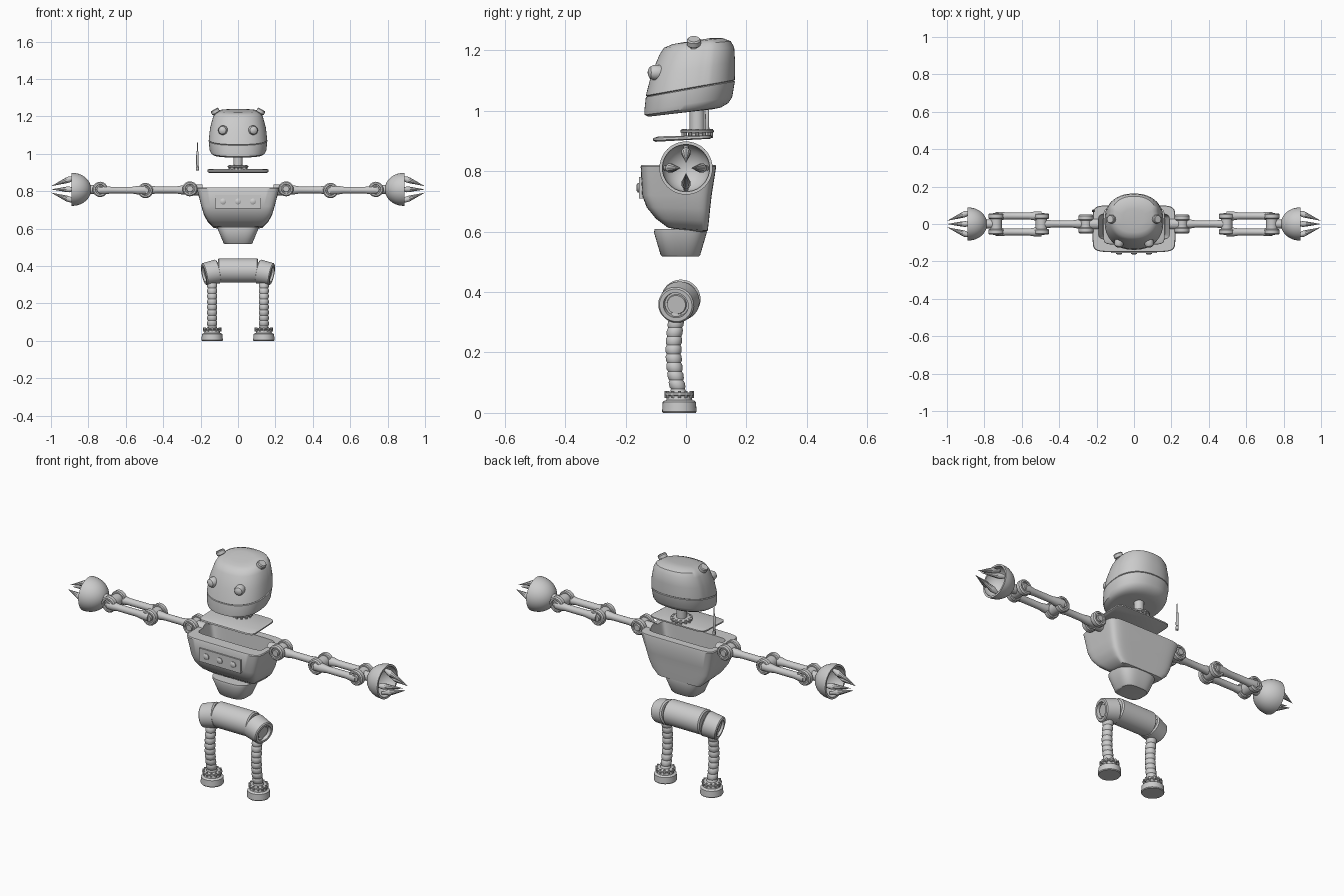
import bpy
import bmesh
from math import sin, cos, pi, tau, copysign, radians
from mathutils import Vector, Matrix

if "Cube" in bpy.data.objects:
    bpy.data.objects.remove(bpy.data.objects["Cube"], do_unlink=True)

COLOUR = (0.6, 0.6, 0.6, 1.0)
metal = bpy.data.materials.new("light_grey_metal")
metal.use_nodes = True
metal.diffuse_color = COLOUR
metal.node_tree.nodes["Principled BSDF"].inputs["Base Color"].default_value = COLOUR


def finish(name, bm):
    """Turn a bmesh into a smooth-shaded object with sharp edges kept."""
    bmesh.ops.remove_doubles(bm, verts=bm.verts, dist=0.00005)
    bmesh.ops.recalc_face_normals(bm, faces=bm.faces)
    mesh = bpy.data.meshes.new(name)
    bm.to_mesh(mesh)
    bm.free()
    mesh.materials.append(metal)
    obj = bpy.data.objects.new(name, mesh)
    bpy.context.collection.objects.link(obj)
    bpy.ops.object.select_all(action='DESELECT')
    obj.select_set(True)
    bpy.context.view_layer.objects.active = obj
    bpy.ops.object.shade_smooth_by_angle(angle=radians(35))
    return obj


def loft(name, rings):
    """Skin a list of equal-length point rings and cap both ends."""
    bm = bmesh.new()
    rows = [[bm.verts.new(p) for p in ring] for ring in rings]
    n = len(rows[0])
    for a, b in zip(rows, rows[1:]):
        for i in range(n):
            j = (i + 1) % n
            bm.faces.new((a[i], a[j], b[j], b[i]))
    bm.faces.new(rows[0])
    bm.faces.new(rows[-1])
    return finish(name, bm)


def lathe(name, profile, origin, axis=(0, 0, 1), sides=32):
    """Revolve (radius, height) pairs about an axis starting at origin."""
    turn = Vector((0, 0, 1)).rotation_difference(Vector(axis).normalized())
    base = Vector(origin)
    rings = []
    for r, h in profile:
        r = max(r, 0.000001)
        rings.append([base + turn @ Vector((r * cos(tau * i / sides), r * sin(tau * i / sides), h))
                      for i in range(sides)])
    return loft(name, rings)


def section(front, z_front, back, z_back, half_x, power, step=0.0, sides=64):
    """Rounded cross-section that may tilt from front to back."""
    points = []
    for i in range(sides):
        a = tau * (i + 0.5) / sides
        u = copysign(abs(cos(a)) ** (2 / power), cos(a))
        v = copysign(abs(sin(a)) ** (2 / power), sin(a))
        grow = 1 + step if sin(a) > 0.25 else 1
        y = (front + back) / 2 + (back - front) / 2 * v * grow
        z = (z_front + z_back) / 2 + (z_back - z_front) / 2 * v
        points.append((half_x * u * grow, y, z))
    return points


def bolts(name, centre, radius, count, size, height):
    """Circle of small upright bolts."""
    for i in range(count):
        a = tau * i / count
        place = Vector(centre) + Vector((radius * cos(a), radius * sin(a), 0))
        lathe(f"{name}_{i + 1}", [(size, 0), (size, height)], place, sides=8)


# Head: jaw, and skull with a slightly raised rear shell
loft("jaw", [section(*s, 2.3) for s in (
    (-0.10, 0.983, 0.09, 1.005, 0.11),
    (-0.125, 0.98, 0.115, 1.01, 0.13),
    (-0.137, 0.986, 0.14, 1.025, 0.145),
    (-0.138, 1.0, 0.153, 1.045, 0.152),
    (-0.133, 1.045, 0.162, 1.097, 0.157),
    (-0.129, 1.047, 0.158, 1.099, 0.153))])
loft("skull", [section(*s, 2.3, 0.02) for s in (
    (-0.129, 1.047, 0.155, 1.099, 0.152),
    (-0.133, 1.05, 0.159, 1.102, 0.156),
    (-0.115, 1.12, 0.160, 1.16, 0.149),
    (-0.088, 1.185, 0.157, 1.21, 0.133),
    (-0.073, 1.208, 0.146, 1.23, 0.121),
    (-0.045, 1.22, 0.12, 1.24, 0.10),
    (-0.01, 1.226, 0.08, 1.24, 0.06))])

# Neck, collar plate and its bolts
NECK_Y = 0.037
lathe("neck", [(0.03, 0), (0.03, 0.01), (0.025, 0.014), (0.025, 0.12)], (0, NECK_Y, 0.915))
lathe("neck_flange", [(0.052, 0), (0.055, 0.002), (0.055, 0.008), (0.05, 0.01)], (0, NECK_Y, 0.927))
bolts("neck_bolt", (0, NECK_Y, 0.91), 0.046, 12, 0.006, 0.03)
loft("collar_plate", [section(*s, 9) for s in (
    (-0.10, 0.897, 0.08, 0.907, 0.155),
    (-0.11, 0.902, 0.086, 0.910, 0.163),
    (-0.108, 0.909, 0.086, 0.917, 0.163),
    (-0.09, 0.915, 0.08, 0.919, 0.157))])

# Loose antenna
lathe("antenna", [(0.004, 0), (0.008, 0.003), (0.008, 0.02), (0.005, 0.024), (0.007, 0.03),
                  (0.006, 0.10), (0.003, 0.105), (0.002, 0.15)], (-0.217, 0.07, 0.91), sides=12)

# Torso shell with a hollow open top
loft("torso", [section(*s, 8) for s in (
    (-0.03, 0.607, 0.06, 0.598, 0.10),
    (-0.06, 0.613, 0.072, 0.603, 0.13),
    (-0.10, 0.643, 0.076, 0.635, 0.163),
    (-0.13, 0.68, 0.08, 0.675, 0.183),
    (-0.145, 0.72, 0.085, 0.72, 0.196),
    (-0.15, 0.815, 0.10, 0.815, 0.221),
    (-0.147, 0.82, 0.098, 0.82, 0.218),
    (-0.083, 0.82, 0.056, 0.82, 0.19),
    (-0.08, 0.69, 0.05, 0.69, 0.165))])
loft("waist", [section(*s, 3.2) for s in (
    (-0.078, 0.517, 0.042, 0.517, 0.07),
    (-0.084, 0.522, 0.047, 0.522, 0.077),
    (-0.106, 0.597, 0.069, 0.597, 0.108),
    (-0.104, 0.608, 0.068, 0.608, 0.11))])

# Chest panel with three knobs
bm = bmesh.new()
bmesh.ops.create_cube(bm, size=1, matrix=Matrix.Translation((0, -0.148, 0.745)) @ Matrix.Diagonal((0.246, 0.014, 0.072, 1)))
finish("chest_panel", bm)
for i in (-1, 0, 1):
    lathe(f"chest_knob_{i + 2}", [(0.016, 0), (0.016, 0.006), (0.01, 0.01), (0, 0.011)],
          (0.08 * i, -0.153, 0.745), (0, -1, 0), 24)

# Hip barrel
lathe("hip_barrel", [(0.058, 0), (0.065, 0.006), (0.065, 0.21), (0.058, 0.216)],
      (-0.108, -0.017, 0.376), (1, 0, 0), 40)


def joint(name, x, z, spread, radius):
    """Pair of round cheeks on a cross pin."""
    for tag, d in (("front", -1), ("rear", 1)):
        lathe(f"{name}_{tag}_cheek",
              [(radius * 0.9, 0), (radius, 0.004), (radius, 0.024), (radius * 0.85, 0.03),
               (radius * 0.65, 0.03), (radius * 0.6, 0.024), (radius * 0.45, 0.024),
               (radius * 0.4, 0.032)], (x, d * (spread - 0.016), z), (0, d, 0))
    pin = radius * 0.75
    lathe(f"{name}_pin", [(pin, 0), (pin, 2 * spread)], (x, -spread, z), (0, 1, 0))


def rod(name, x1, x2, y, z, side):
    """Arm rod that swells at both ends."""
    length = x2 - x1
    lathe(name, [(0.024, 0), (0.023, 0.04), (0.018, 0.07), (0.018, length - 0.06),
                 (0.022, length - 0.03), (0.022, length)],
          (side * x1, y, z), (side, 0, 0), 24)


for label, s in (("left", 1), ("right", -1)):
    # Eye and ear
    lathe(f"{label}_eye", [(0.022, 0), (0.025, 0.03), (0.025, 0.048), (0.02, 0.06), (0.01, 0.066), (0, 0.067)],
          (s * 0.072, -0.06, 1.126), (s * 0.2, -1, 0))
    lathe(f"{label}_ear", [(0.018, 0), (0.018, 0.03), (0.023, 0.034), (0.023, 0.05), (0.019, 0.055)],
          (s * 0.10, 0.026, 1.19), (s * 0.5, 0, 0.85), 24)

    # Arm: joints, single upper rod, twin forearm rods
    lathe(f"{label}_shoulder_mount", [(0.03, 0), (0.03, 0.06)], (s * 0.19, 0, 0.807), (s, 0, 0))
    joint(f"{label}_shoulder", s * 0.257, 0.813, 0.036, 0.04)
    rod(f"{label}_upper_arm", 0.265, 0.49, 0, 0.807, s)
    joint(f"{label}_elbow", s * 0.495, 0.804, 0.043, 0.041)
    for tag, y in (("front", -0.043), ("rear", 0.043)):
        rod(f"{label}_{tag}_forearm", 0.495, 0.74, y, 0.806, s)
    joint(f"{label}_wrist", s * 0.737, 0.81, 0.043, 0.041)
    lathe(f"{label}_wrist_stem", [(0.024, 0), (0.024, 0.07)], (s * 0.735, 0, 0.81), (s, 0, 0))

    # Hand: hollow cup with four claws
    steps = [pi / 2 * i / 10 for i in range(11)]
    cup = [(0.088 * sin(a), -0.10 * cos(a)) for a in steps] + [(0.088, 0.006)]
    cup += [(0.078, 0.006)] + [(0.078 * sin(a), -0.07 * cos(a)) for a in reversed(steps)]
    lathe(f"{label}_hand_cup", cup, (s * 0.885, 0, 0.81), (s, 0, 0), 40)
    for i in range(4):
        out = Vector((0, cos(i * pi / 2), sin(i * pi / 2)))
        base = Vector((s * 0.86, 0, 0.81)) + out * 0.069
        tip = Vector((s, 0, 0.81)) + out * 0.017
        reach = (tip - base).length
        lathe(f"{label}_claw_{i + 1}", [(0.008, 0), (0.010, 0.025), (0.016, 0.045), (0.015, 0.06), (0, reach)],
              base, tip - base, 10)

    # Hip socket, tilted down and forward, with a recessed hub
    lathe(f"{label}_hip_socket", [(0.058, 0), (0.065, 0.006), (0.06, 0.075), (0.055, 0.08), (0.042, 0.08),
                                  (0.040, 0.062), (0.033, 0.062), (0.031, 0.07), (0, 0.07)],
          (s * 0.106, -0.018, 0.372), (s * 0.96, -0.2, -0.2), 40)

    # Ribbed leg hose with a gentle forward bow
    leg_x = s * 0.138
    rings = []
    for k in range(41):
        t = k / 40
        y = -0.021 - 0.006 * t - 0.017 * sin(pi * t)
        r = 0.023 if k % 4 == 0 else 0.0265
        rings.append([(leg_x + r * cos(tau * i / 24), y + r * sin(tau * i / 24), 0.05 + 0.29 * t)
                      for i in range(24)])
    loft(f"{label}_leg_hose", rings)

    # Foot and bolted ankle
    foot = (leg_x, -0.022, 0)
    lathe(f"{label}_foot", [(0.054, 0), (0.057, 0.004), (0.055, 0.036), (0.05, 0.04), (0.043, 0.042),
                            (0.041, 0.056), (0.03, 0.058)], foot)
    lathe(f"{label}_ankle_flange", [(0.046, 0.058), (0.049, 0.06), (0.049, 0.066), (0.046, 0.068)], foot)
    bolts(f"{label}_ankle_bolt", (leg_x, -0.022, 0.05), 0.044, 12, 0.005, 0.022)
